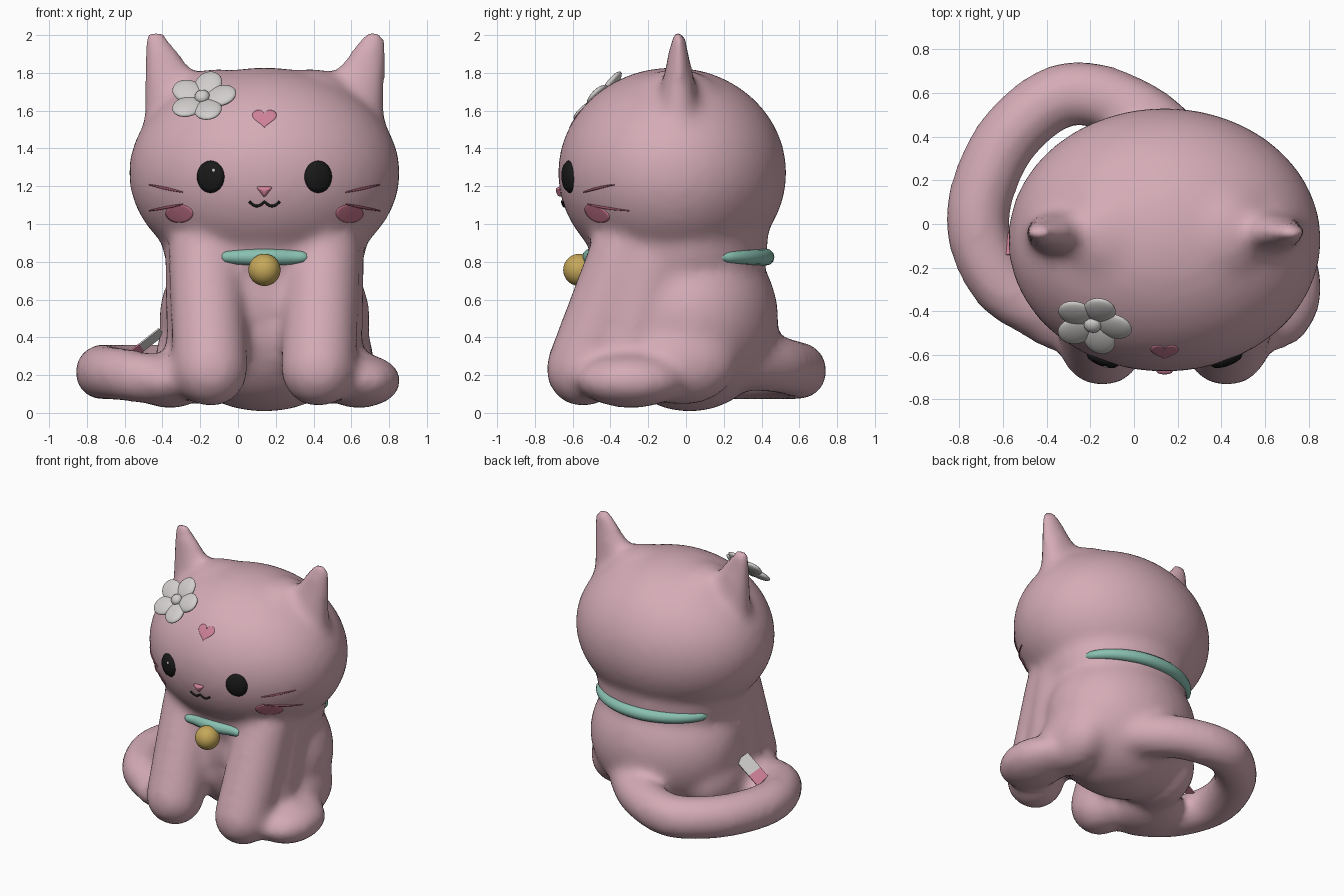
import bpy, bmesh, math
from mathutils import Vector, Matrix
from mathutils.bvhtree import BVHTree

if "Cube" in bpy.data.objects:
    bpy.data.objects.remove(bpy.data.objects["Cube"])

CX = 0.14  # the cat sits off centre because of its tail


def material(name, r, g, b):
    m = bpy.data.materials.new(name)
    m.use_nodes = True
    m.diffuse_color = (r, g, b, 1)
    m.node_tree.nodes["Principled BSDF"].inputs["Base Color"].default_value = (r, g, b, 1)
    return m


FUR = material("dusty pink fur", 0.66, 0.41, 0.47)
BLACK = material("black", 0.01, 0.01, 0.01)
WHITE = material("white", 0.63, 0.61, 0.60)
ROSE = material("rose", 0.62, 0.22, 0.32)
BLUSH = material("blush", 0.54, 0.17, 0.25)
PLUM = material("whisker plum", 0.32, 0.09, 0.14)
TEAL = material("teal", 0.25, 0.53, 0.44)
GOLD = material("gold", 0.56, 0.39, 0.10)


def add(name, data, mat):
    obj = bpy.data.objects.new(name, data)
    bpy.context.collection.objects.link(obj)
    data.materials.append(mat)
    return obj


def from_bmesh(name, bm, mat):
    me = bpy.data.meshes.new(name)
    bmesh.ops.recalc_face_normals(bm, faces=bm.faces)
    for f in bm.faces:
        f.smooth = True
    bm.to_mesh(me)
    bm.free()
    return add(name, me, mat)


def ball(bm, centre, radii, rot=Matrix(), segments=40):
    mat = Matrix.Translation(centre) @ rot @ Matrix.Diagonal((*radii, 1))
    bmesh.ops.create_uvsphere(bm, u_segments=segments, v_segments=segments // 2, radius=1, matrix=mat)


def limb(bm, points, radii, ref, squash=1.0, sides=24):
    """Tube along a path with a ball at either end."""
    rings = []
    for i, (p, r) in enumerate(zip(points, radii)):
        along = (points[min(i + 1, len(points) - 1)] - points[max(i - 1, 0)]).normalized()
        u = ref.cross(along).normalized()
        v = along.cross(u) * squash
        angles = [math.tau * k / sides for k in range(sides)]
        rings.append([bm.verts.new(p + (u * math.cos(a) + v * math.sin(a)) * r) for a in angles])
    for a, b in zip(rings, rings[1:]):
        for k in range(sides):
            j = (k + 1) % sides
            bm.faces.new((a[k], a[j], b[j], b[k]))
    bm.faces.new(rings[0])
    bm.faces.new(rings[-1])
    for p, r in ((points[0], radii[0]), (points[-1], radii[-1])):
        ball(bm, p, (r, r * squash, r), segments=24)


# Body, neck, chest, head, ears, legs and tail fused into one soft skin
bm = bmesh.new()
ball(bm, (CX, -0.073, 1.27), (0.72, 0.607, 0.56))
ball(bm, (CX, 0.02, 0.50), (0.56, 0.47, 0.495))
ball(bm, (CX, -0.04, 0.89), (0.54, 0.475, 0.38))
ball(bm, (CX, -0.20, 0.62), (0.32, 0.27, 0.36))
Y, Z = Vector((0, 1, 0)), Vector((0, 0, 1))
for s in (-1, 1):
    ball(bm, (CX + s * 0.25, -0.05, 1.45), (0.30, 0.33, 0.375))
    limb(bm, [Vector((CX + s * 0.42, -0.04, 1.50)), Vector((CX + s * 0.573, -0.04, 1.96))],
         [0.23, 0.075], Y, 0.6)
    limb(bm, [Vector((CX + s * 0.31, -0.31, 0.85)), Vector((CX + s * 0.285, -0.545, 0.23))],
         [0.20, 0.20], Y)
    limb(bm, [Vector((CX + s * 0.33, -0.17, 0.82)), Vector((CX + s * 0.33, -0.30, 0.36))],
         [0.20, 0.19], Y)
    ball(bm, (CX + s * 0.50, -0.29, 0.17), (0.225, 0.29, 0.145))
    ball(bm, (CX + s * 0.38, -0.02, 0.28), (0.20, 0.30, 0.24))

ctrl = [Vector(p) for p in (
    (0.24, 0.32, 0.27), (0.02, 0.51, 0.25), (-0.29, 0.60, 0.22), (-0.55, 0.43, 0.215),
    (-0.69, 0.17, 0.215), (-0.71, -0.06, 0.215), (-0.59, -0.30, 0.20), (-0.38, -0.42, 0.17))]
path = []
for i in range(len(ctrl) - 1):  # smooth spline through the tail points
    a, b, c, d = ctrl[max(i - 1, 0)], ctrl[i], ctrl[i + 1], ctrl[min(i + 2, len(ctrl) - 1)]
    for k in range(4):
        t = k / 4
        path.append(0.5 * (2 * b + (c - a) * t + (2 * a - 5 * b + 4 * c - d) * t ** 2
                           + (3 * b - a - 3 * c + d) * t ** 3))
path.append(ctrl[-1])
limb(bm, path, [0.15 - 0.03 * (i / len(path)) ** 6 for i in range(len(path))], Z)
body = from_bmesh("body", bm, FUR)
remesh = body.modifiers.new("fuse", 'REMESH')
remesh.mode = 'VOXEL'
remesh.voxel_size = 0.03
soften = body.modifiers.new("soften", 'SMOOTH')
soften.factor = 0.5
soften.iterations = 15

# Bake the fused skin once so that details can be laid on it
depsgraph = bpy.context.evaluated_depsgraph_get()
baked = bpy.data.meshes.new_from_object(body.evaluated_get(depsgraph))
body.modifiers.clear()
body.data = baked
baked.materials.clear()
baked.materials.append(FUR)
baked.shade_smooth()
skin = BVHTree.FromPolygons([v.co for v in baked.vertices], [p.vertices[:] for p in baked.polygons])


def on_face(x, z, lift):
    """Point on the front skin, lifted along the normal."""
    hit, normal, _, _ = skin.ray_cast(Vector((x, -3, z)), Y)
    return hit + normal * lift


def decal(name, outline, centre, mat, dome=0.0, rings=6):
    """Thin plate that follows the face, optionally domed."""
    bm = bmesh.new()
    cx, cz = centre
    loops = []
    for k in range(1, rings + 2):
        t = min(k, rings) / rings
        lift = -0.004 if k > rings else 0.0025 + dome * math.sqrt(1 - t * t)
        loops.append([bm.verts.new(on_face(cx + x * t, cz + z * t, lift)) for x, z in outline])
    mid = bm.verts.new(on_face(cx, cz, 0.0025 + dome))
    n = len(outline)
    for i in range(n):
        j = (i + 1) % n
        bm.faces.new((mid, loops[0][i], loops[0][j]))
        for p, q in zip(loops, loops[1:]):
            bm.faces.new((p[i], q[i], q[j], p[j]))
    return from_bmesh(name, bm, mat)


def strand(name, points, radii, mat):
    cu = bpy.data.curves.new(name, 'CURVE')
    cu.dimensions = '3D'
    cu.bevel_depth = 1
    cu.bevel_resolution = 4
    cu.use_fill_caps = True
    sp = cu.splines.new('POLY')
    sp.use_smooth = True
    sp.points.add(len(points) - 1)
    for p, co, r in zip(sp.points, points, radii):
        p.co = (*co, 1)
        p.radius = r
    return add(name, cu, mat)


def ellipse(rx, rz, n=32):
    return [(rx * math.cos(math.tau * i / n), rz * math.sin(math.tau * i / n)) for i in range(n)]


# Face: eyes, cheeks, whiskers
for s, side in ((-1, "right"), (1, "left")):
    decal(side + "_eye", ellipse(0.072, 0.085), (CX + s * 0.284, 1.25), BLACK, 0.024)
    decal(side + "_cheek", ellipse(0.072, 0.047), (CX + s * 0.45, 1.055), BLUSH)
    for row, z0, z1 in (("upper", 1.168, 1.208), ("lower", 1.105, 1.07)):
        pts = [on_face(CX + s * (0.43 + 0.18 * t / 8), z0 + (z1 - z0) * t / 8, 0.001) for t in range(9)]
        radii = [0.006 * math.sin(math.pi * (t + 1) / 10) + 0.001 for t in range(9)]
        strand(f"{side}_{row}_whisker", pts, radii, PLUM)
decal("eye_sparkle", ellipse(0.014, 0.017, 12), (CX - 0.263, 1.283), WHITE, 0.027, 3)

# Nose, mouth and forehead heart
nose = []
for i in range(30):
    a = math.tau * i / 30
    r = 0.026 / math.cos((a + math.pi / 2) % (math.tau / 3) - math.pi / 3)
    nose.append((r * math.cos(a), r * 0.75 * math.sin(a)))
decal("nose", nose, (CX, 1.178), ROSE, 0.02)
mouth = [on_face(CX + 0.08 * u, 1.13 - 0.034 * abs(math.sin(math.pi * (abs(u) * 0.8 + 0.1))), 0.003)
         for u in [k / 12 for k in range(-12, 13)]]
strand("mouth", mouth, [0.007] * len(mouth), BLACK)
heart = []
for i in range(40):
    a = math.tau * i / 40
    x = 16 * math.sin(a) ** 3
    z = 13 * math.cos(a) - 5 * math.cos(2 * a) - 2 * math.cos(3 * a) - math.cos(4 * a)
    heart.append((x * 0.004, z * 0.0033))
decal("forehead_heart", heart, (CX, 1.563), ROSE)


# Collar: a front and a back stretch that taper into the fur
def collar(name, start, end, lift):
    pts, radii = [], []
    for i in range(33):
        a = math.radians(start + (end - start) * i / 32)
        out = Vector((math.cos(a), math.sin(a), 0))
        hub = Vector((CX, -0.04, 0.825))
        hit = skin.ray_cast(hub + out * 2, -out)[0]
        edge = max(math.sin(math.pi * i / 32), 0) ** 0.4
        pts.append(hit + out * (lift * edge - 0.02))
        radii.append(0.02 + 0.025 * edge)
    strand(name, pts, radii, TEAL)


collar("collar_front", -116, -64, 0.022)
collar("collar_back", 27, 153, 0.02)

# Bell
bm = bmesh.new()
ball(bm, (CX, -0.565, 0.757), (0.085, 0.085, 0.085))
from_bmesh("bell", bm, GOLD)

# Flower on the head: five cupped petals around a button
bm = bmesh.new()
tilt = Vector((-0.15, -0.70, 0.70)).to_track_quat('Z', 'Y').to_matrix().to_4x4()
for k in range(5):
    a = math.radians(8 + 72 * k)
    spin = Matrix.Rotation(a, 4, 'Z')
    ball(bm, (math.cos(a) * 0.098, math.sin(a) * 0.098, 0.004), (0.085, 0.074, 0.024),
         spin @ Matrix.Rotation(-0.12, 4, 'Y'), 24)
ball(bm, (0, 0, 0.012), (0.04, 0.04, 0.03), segments=24)
flower = from_bmesh("flower", bm, WHITE)
flower.matrix_world = Matrix.Translation((-0.188, -0.455, 1.667)) @ tilt

# Two-tone tag between body and tail
bm = bmesh.new()
bmesh.ops.create_cube(bm, size=1, matrix=Matrix.Diagonal((0.23, 0.11, 0.008, 1)))
bmesh.ops.bisect_plane(bm, geom=bm.verts[:] + bm.edges[:] + bm.faces[:],
                       plane_co=(-0.02, 0, 0), plane_no=(1, 0, 0))
tag = from_bmesh("tail_tag", bm, WHITE)
tag.data.materials.append(ROSE)
for f in tag.data.polygons:
    f.use_smooth = False
    f.material_index = 1 if f.center.x < -0.02 else 0
tag.matrix_world = (Matrix.Translation((-0.495, -0.09, 0.36)) @ Matrix.Rotation(math.radians(-38), 4, 'Y')
                    @ Matrix.Rotation(math.radians(-22), 4, 'X'))
